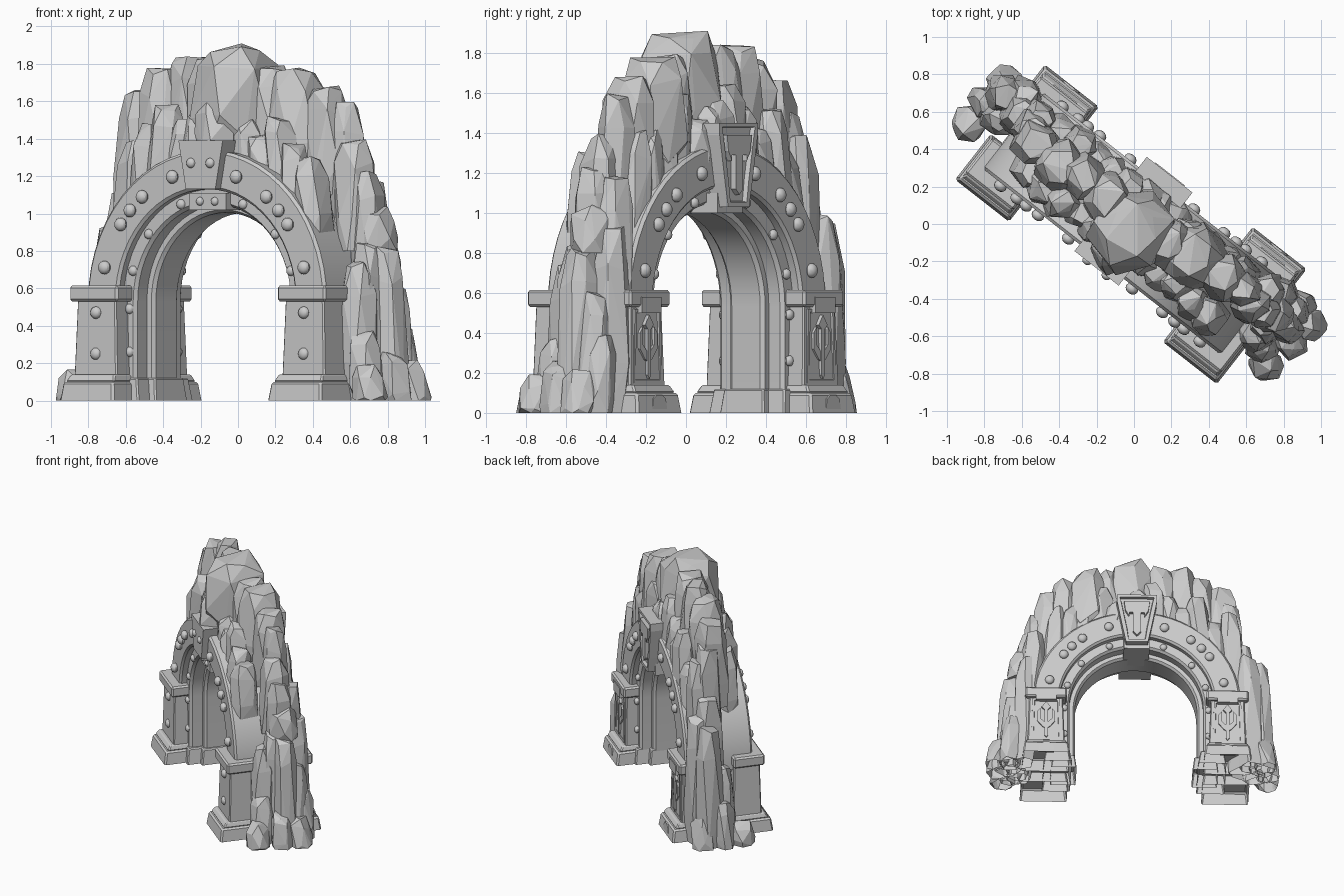
import bpy, bmesh, random
from math import sin, cos, pi, radians, sqrt
from mathutils import Matrix

random.seed(5)
if "Cube" in bpy.data.objects:
    bpy.data.objects.remove(bpy.data.objects["Cube"])

stone = bpy.data.materials.new("grey stone")
stone.use_nodes = True
GREY = (0.6, 0.6, 0.6, 1)
stone.diffuse_color = GREY
stone.node_tree.nodes["Principled BSDF"].inputs["Base Color"].default_value = GREY

TURN = Matrix.Rotation(radians(-38), 4, "Z")  # gate stands diagonally
SPRING = 0.53                                 # height where the arch starts
MID = -0.012                                  # centre of the masonry along the span
SIDES = (-1, 1)


def finish(name, bm, smooth=False, bevel=0):
    """Turn a bmesh in gate space (x span, y depth) into an object, open underneath."""
    bmesh.ops.recalc_face_normals(bm, faces=bm.faces)
    ground = [f for f in bm.faces if all(v.co.z < 0.001 for v in f.verts)]
    bmesh.ops.delete(bm, geom=ground, context="FACES")
    bm.transform(TURN)
    mesh = bpy.data.meshes.new(name)
    bm.to_mesh(mesh)
    bm.free()
    mesh.materials.append(stone)
    ob = bpy.data.objects.new(name, mesh)
    bpy.context.collection.objects.link(ob)
    if bevel:
        mod = ob.modifiers.new("soft edges", "BEVEL")
        mod.width, mod.segments = bevel, 1
    if smooth:
        bpy.ops.object.select_all(action="DESELECT")
        ob.select_set(True)
        bpy.context.view_layer.objects.active = ob
        bpy.ops.object.shade_smooth_by_angle(angle=radians(30))
    return ob


def sweep(name, profile, foot):
    """Carry a (radius, depth) section up one leg, over the arch and down."""
    bm = bmesh.new()
    angles = [pi * i / 28 for i in range(29)]
    path = [(0, foot - SPRING)] + [(a, 0) for a in angles] + [(pi, foot - SPRING)]
    rings = [[bm.verts.new((MID + r * cos(a), d, SPRING + r * sin(a) + drop))
              for r, d in profile] for a, drop in path]
    n = len(profile)
    for a, b in zip(rings, rings[1:]):
        for i in range(n):
            j = (i + 1) % n
            bm.faces.new((a[i], a[j], b[j], b[i]))
    bm.faces.new(rings[0])
    bm.faces.new(rings[-1])
    return finish(name, bm, smooth=True)


def block(name, x, y, z, low, high, bevel=0.008):
    """Box between two heights, with its own half size at each end."""
    bm = bmesh.new()
    loops = [[bm.verts.new((x + sx * h[0], y + sy * h[1], zz))
              for sx, sy in ((-1, -1), (1, -1), (1, 1), (-1, 1))]
             for zz, h in zip(z, (low, high))]
    bm.faces.new(loops[0])
    bm.faces.new(loops[1])
    for i in range(4):
        j = (i + 1) % 4
        bm.faces.new((loops[0][i], loops[0][j], loops[1][j], loops[1][i]))
    return finish(name, bm, bevel=bevel)


def plate(name, half, x, y0, y1, rim=0, sink=0.02):
    """Mirrored outline extruded in depth; optional rim round a sunk face."""
    outline = half + [(-px, pz) for px, pz in reversed(half) if px]
    bm = bmesh.new()
    face = bm.faces.new([bm.verts.new((x + px, y0, pz)) for px, pz in outline])
    out = bmesh.ops.extrude_face_region(bm, geom=[face])["geom"]
    front = [g for g in out if isinstance(g, bmesh.types.BMFace)][0]
    bmesh.ops.translate(bm, vec=(0, y1 - y0, 0), verts=front.verts)
    if rim:
        bmesh.ops.recalc_face_normals(bm, faces=bm.faces)
        for width, depth in ((rim, 0), (0.006, -sink)):
            bmesh.ops.inset_region(bm, faces=[front], thickness=width, depth=depth)
    return finish(name, bm)


def bolt(bm, x, y, z, size):
    where = Matrix.Translation((MID + x, y, z)) @ Matrix.Diagonal((1, 0.8, 1, 1))
    bmesh.ops.create_uvsphere(bm, u_segments=12, v_segments=8, radius=size, matrix=where)


def rock(bm, x, y, z0, z1, r, lean=0.0):
    """Rough many-sided boulder or column made as a convex hull."""
    pts = []
    for t, width in ((0, 0.95), (0.3, 1.05), (0.8, 0.95), (1, 0.65)):
        spin = random.uniform(0, 1)
        for i in range(6):
            a = (i + random.uniform(-0.25, 0.25)) * pi / 3 + spin
            w = r * width * random.uniform(0.88, 1.12)
            drop = random.uniform(0, 0.05) * (t > 0)
            pts.append(bm.verts.new((x - lean * t + w * cos(a), y + w * sin(a),
                                     max(0, z0 + (z1 - z0) * t - drop))))
    hull = bmesh.ops.convex_hull(bm, input=pts)
    junk = {v for v in hull["geom_interior"] + hull["geom_unused"]
            if isinstance(v, bmesh.types.BMVert)}
    bmesh.ops.delete(bm, geom=list(junk), context="VERTS")


def rock_group(name, rocks):
    """Rocks given as span, depth, bottom, top, radius."""
    bm = bmesh.new()
    for u, v, z0, z1, r in rocks:
        rock(bm, u, v, z0, z1, r, 0.03 * u)
    finish(name, bm)


# Three stepped arch rings
sweep("outer_arch_ring", [(0.6, -0.25), (0.615, -0.265), (0.795, -0.265), (0.81, -0.25),
                          (0.81, 0.24), (0.795, 0.255), (0.615, 0.255), (0.6, 0.24)], 0.5)
sweep("middle_arch_ring", [(0.52, -0.19), (0.535, -0.21), (0.77, -0.21),
                           (0.77, 0.2), (0.535, 0.2), (0.52, 0.18)], 0.1)
sweep("inner_arch_ring", [(0.475, -0.09), (0.49, -0.11), (0.7, -0.11),
                          (0.7, 0.11), (0.49, 0.11), (0.475, 0.09)], 0.1)

# Pillars with plinths and caps
for sx in SIDES:
    side = "left" if sx > 0 else "right"
    x = sx * 0.705 + MID
    block(side + "_jamb_foot", sx * 0.6, 0, (0, 0.12), (0.11, 0.24), (0.09, 0.225))
    block(side + "_threshold_foot", sx * 0.55, 0, (0, 0.12), (0.1, 0.14), (0.085, 0.125))
    for sy in SIDES:
        tag = side + ("_back" if sy > 0 else "_front")
        y = sy * 0.22 - 0.012
        block(tag + "_plinth", x, y + sy * 0.015, (0, 0.1), (0.183, 0.155), (0.17, 0.14), 0.012)
        block(tag + "_plinth_top", x, y, (0.1, 0.14), (0.165, 0.14), (0.15, 0.115))
        block(tag + "_shaft", x, y - sy * 0.02, (0.13, 0.54), (0.145, 0.11), (0.13, 0.1))
        block(tag + "_cap", x, y - sy * 0.01, (0.53, 0.615), (0.163, 0.12), (0.163, 0.12), 0.012)

    # Carved panel and forked emblem on the back pillar
    plate(side + "_panel_frame", [(0.115, 0.15), (0.105, 0.52)], x, 0.25, 0.3, 0.022, 0.018)
    plate(side + "_emblem_stem", [(0, 0.17), (0.014, 0.19), (0.014, 0.42), (0.035, 0.44),
                                  (0, 0.49)], x, 0.26, 0.31)
    plate(side + "_emblem_fork", [(0, 0.25), (0.03, 0.27), (0.07, 0.32), (0.07, 0.4),
                                  (0.045, 0.43), (0.045, 0.34), (0.015, 0.31), (0, 0.31)],
          x, 0.26, 0.305)
    plate(side + "_cap_tab", [(0.08, 0.5), (0.08, 0.58), (0, 0.58)], x, 0.28, 0.325)
    plate(side + "_plinth_arch", [(0.06, 0.02), (0.05, 0.07), (0.02, 0.09)], x, 0.33, 0.375)

# Keystones, front and back
plate("front_keystone", [(0.1, 1.13), (0.15, 1.39)], MID, -0.18, -0.31)
plate("front_keystone_foot", [(0.125, 1.02), (0.125, 1.11)], MID, 0, -0.25)
plate("back_keystone", [(0.085, 1.03), (0.11, 1.15), (0.155, 1.39), (0.155, 1.45)],
      MID, 0.22, 0.325, 0.03, 0.025)
plate("keystone_emblem", [(0, 1.09), (0.03, 1.12), (0.03, 1.29), (0.06, 1.29), (0.06, 1.26),
                          (0.09, 1.31), (0.1, 1.39), (0, 1.39)], MID, 0.28, 0.33)
plate("back_keystone_foot", [(0.1, 1.0), (0.1, 1.1)], MID, 0, 0.27)

# Round bolts on rings, pillars and keystone
bm = bmesh.new()
for sx in SIDES:
    for sy in SIDES:
        for deg in (15, 36, 44, 53, 72):
            a = radians(deg)
            bolt(bm, sx * 0.7 * cos(a), sy * 0.27 - 0.01, SPRING + 0.7 * sin(a), 0.036)
        for deg in (17, 40, 68):
            a = radians(deg)
            bolt(bm, sx * 0.56 * cos(a), sy * 0.21, SPRING + 0.56 * sin(a), 0.027)
        for z in (0.26, 0.49):
            bolt(bm, sx * 0.56, sy * 0.21, z, 0.027)
    for z in (0.25, 0.47):
        bolt(bm, sx * 0.705, -0.315, z, 0.033)
    bolt(bm, sx * 0.065, -0.31, 1.27, 0.027)
    bolt(bm, sx * 0.05, -0.25, 1.065, 0.023)
finish("bolts", bm, smooth=True)

# Big boulders along the top of the arch
crown = [(0.02, -0.03, 1.4, 1.91, 0.22), (0.2, 0.03, 1.3, 1.81, 0.14),
         (0.365, 0.06, 1.25, 1.78, 0.165), (0.56, 0.07, 1.1, 1.69, 0.135),
         (0.69, 0.08, 0.95, 1.6, 0.1), (-0.2, 0.02, 1.3, 1.84, 0.14),
         (-0.385, 0.04, 1.25, 1.85, 0.13), (-0.52, 0, 1.15, 1.78, 0.145),
         (-0.69, 0.02, 1, 1.68, 0.13), (0, -0.18, 1.36, 1.62, 0.12)]
rock_group("crown_rocks", crown)

# Leaning columns along both faces of the crown
bm = bmesh.new()
for sx in SIDES:
    for sy in SIDES:
        for i in range(6):
            u = 0.06 + 0.115 * i
            foot = SPRING + sqrt(0.76 ** 2 - u * u) - 0.06
            high = 1.72 - 0.4 * u * u - random.uniform(0.05, 0.25)
            rock(bm, sx * u, 0.01 + sy * random.uniform(0.12, 0.16), foot, high,
                 random.uniform(0.085, 0.11), sx * 0.04)
finish("face_columns", bm)

# Tall side columns and foot boulders
rock_group("left_side_rocks", [
    (0.76, 0.05, 0.8, 1.4, 0.11), (0.84, 0.06, 0.6, 1.24, 0.1), (0.88, 0.08, 0.8, 1.06, 0.11),
    (0.8, 0.16, 0.5, 1.2, 0.1), (0.86, 0.19, 0, 0.95, 0.1), (0.91, 0.01, 0, 0.86, 0.1),
    (0.98, 0.07, 0, 0.83, 0.1), (0.89, -0.06, 0, 0.75, 0.1), (0.97, 0.16, 0, 0.62, 0.09),
    (0.98, 0.2, 0, 0.4, 0.085), (1.08, 0.15, 0, 0.22, 0.085), (1.06, 0.02, 0, 0.26, 0.09),
    (1.03, -0.16, 0, 0.2, 0.085), (0.96, -0.1, 0, 0.38, 0.085)])
rock_group("right_side_rocks", [
    (-0.76, 0.06, 0.6, 1.52, 0.11), (-0.76, 0.13, 0.6, 1.4, 0.1), (-0.85, 0.09, 0, 1.14, 0.12),
    (-0.9, 0.18, 0, 1, 0.1), (-0.99, 0.12, 0, 0.95, 0.105), (-0.93, 0.01, 0, 0.6, 0.1),
    (-1.04, -0.12, 0, 0.18, 0.09), (-1.04, 0.03, 0, 0.36, 0.09), (-1.02, 0.17, 0, 0.27, 0.09)])
